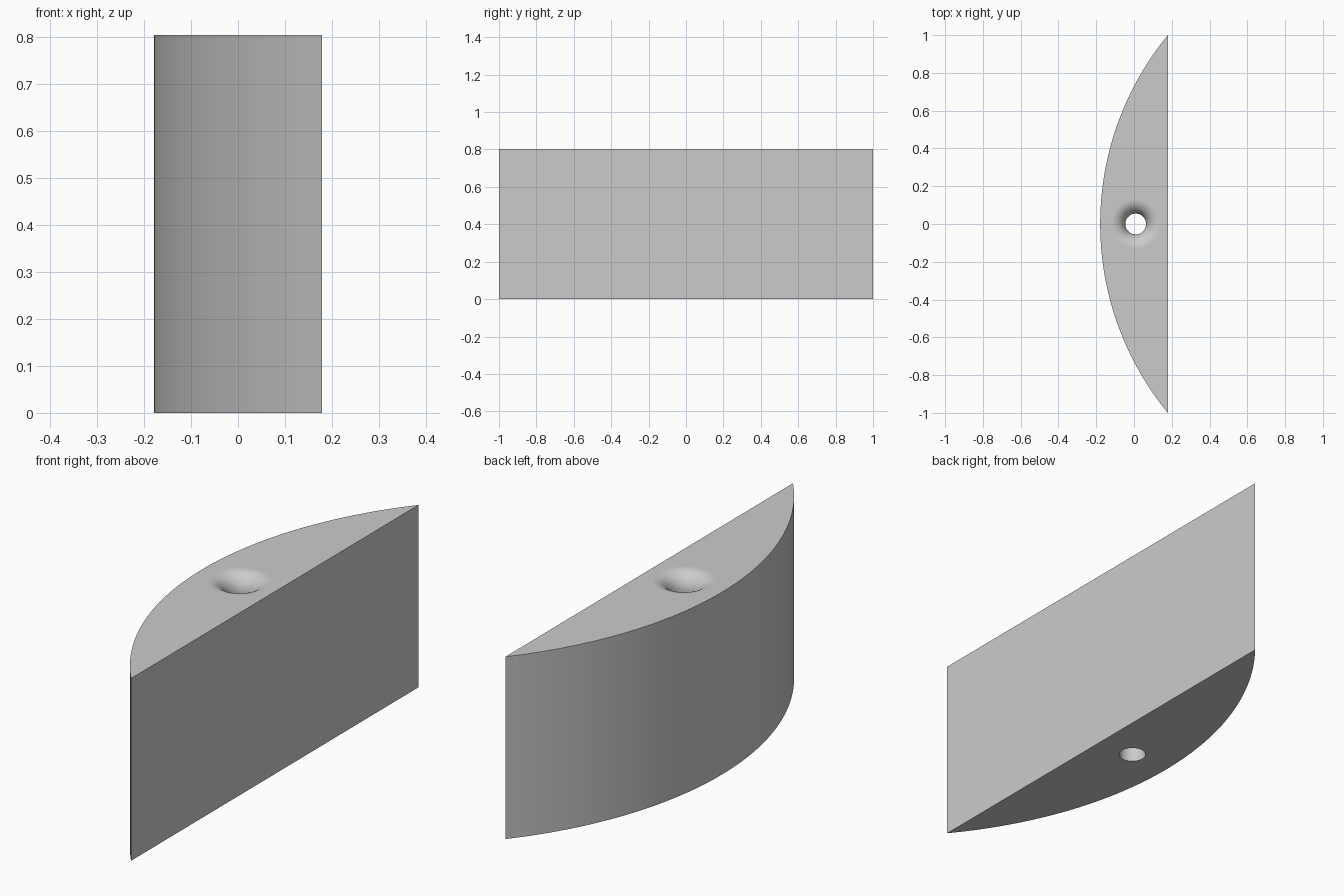
import bpy, bmesh, math
from mathutils import Matrix

cube = bpy.data.objects.get("Cube")
if cube:
    bpy.data.objects.remove(cube, do_unlink=True)

HEIGHT = 0.803
DEPTH = 0.358                      # flat back to crown of the curve
RADIUS = (1 + DEPTH ** 2) / (2 * DEPTH)
ARC_STEPS = 64
HOLE_X, HOLE_R, FILLET = 0.009, 0.055, 0.075
HOLE_SIDES = 64

grey = bpy.data.materials.new("light grey")
grey.use_nodes = True
colour = (0.6, 0.6, 0.6, 1)
grey.diffuse_color = colour
grey.node_tree.nodes["Principled BSDF"].inputs["Base Color"].default_value = colour


def add_object(name, bm):
    bmesh.ops.recalc_face_normals(bm, faces=bm.faces)
    mesh = bpy.data.meshes.new(name)
    bm.to_mesh(mesh)
    bm.free()
    mesh.materials.append(grey)
    ob = bpy.data.objects.new(name, mesh)
    bpy.context.collection.objects.link(ob)
    return ob


# Block: circular segment profile, extruded upwards
bm = bmesh.new()
half = math.asin(1 / RADIUS)
outline = []
for i in range(ARC_STEPS + 1):
    a = half * (2 * i / ARC_STEPS - 1)
    outline.append(bm.verts.new((RADIUS - DEPTH / 2 - RADIUS * math.cos(a),
                                 RADIUS * math.sin(a), 0)))
base = bm.faces.new(outline)
top = bmesh.ops.extrude_face_region(bm, geom=[base])
bmesh.ops.translate(bm, vec=(0, 0, HEIGHT),
                    verts=[g for g in top["geom"] if isinstance(g, bmesh.types.BMVert)])
block = add_object("curved_block", bm)

# Hole cutter: shaft flaring into a rounded mouth, turned about its axis
profile = [(0, -0.1), (HOLE_R, -0.1)]
for i in range(17):
    a = math.pi / 2 * i / 16
    profile.append((HOLE_R + FILLET * (1 - math.cos(a)),
                    HEIGHT - FILLET * (1 - math.sin(a))))
profile += [(HOLE_R + FILLET, HEIGHT + 0.1), (0, HEIGHT + 0.1)]
bm = bmesh.new()
verts = [bm.verts.new((HOLE_X + r, 0, z)) for r, z in profile]
edges = [bm.edges.new(pair) for pair in zip(verts, verts[1:])]
bmesh.ops.spin(bm, geom=verts + edges, cent=(HOLE_X, 0, 0), axis=(0, 0, 1),
               angle=2 * math.pi, steps=HOLE_SIDES)
bmesh.ops.remove_doubles(bm, verts=bm.verts, dist=0.0001)
cutter = add_object("hole_cutter", bm)
cutter.hide_render = True

# Cut the hole, then drop the cutter
cut = block.modifiers.new("hole", 'BOOLEAN')
cut.operation = 'DIFFERENCE'
cut.solver = 'EXACT'
cut.object = cutter
bpy.ops.object.select_all(action='DESELECT')
block.select_set(True)
bpy.context.view_layer.objects.active = block
bpy.ops.object.modifier_apply(modifier=cut.name)
bpy.data.objects.remove(cutter, do_unlink=True)

# Smooth curve and hole, flat ends and back
bpy.ops.object.shade_smooth_by_angle(angle=math.radians(30))
for face in block.data.polygons:
    if abs(face.normal.z) > 0.9999 or face.normal.x > 0.9999:
        face.use_smooth = False
